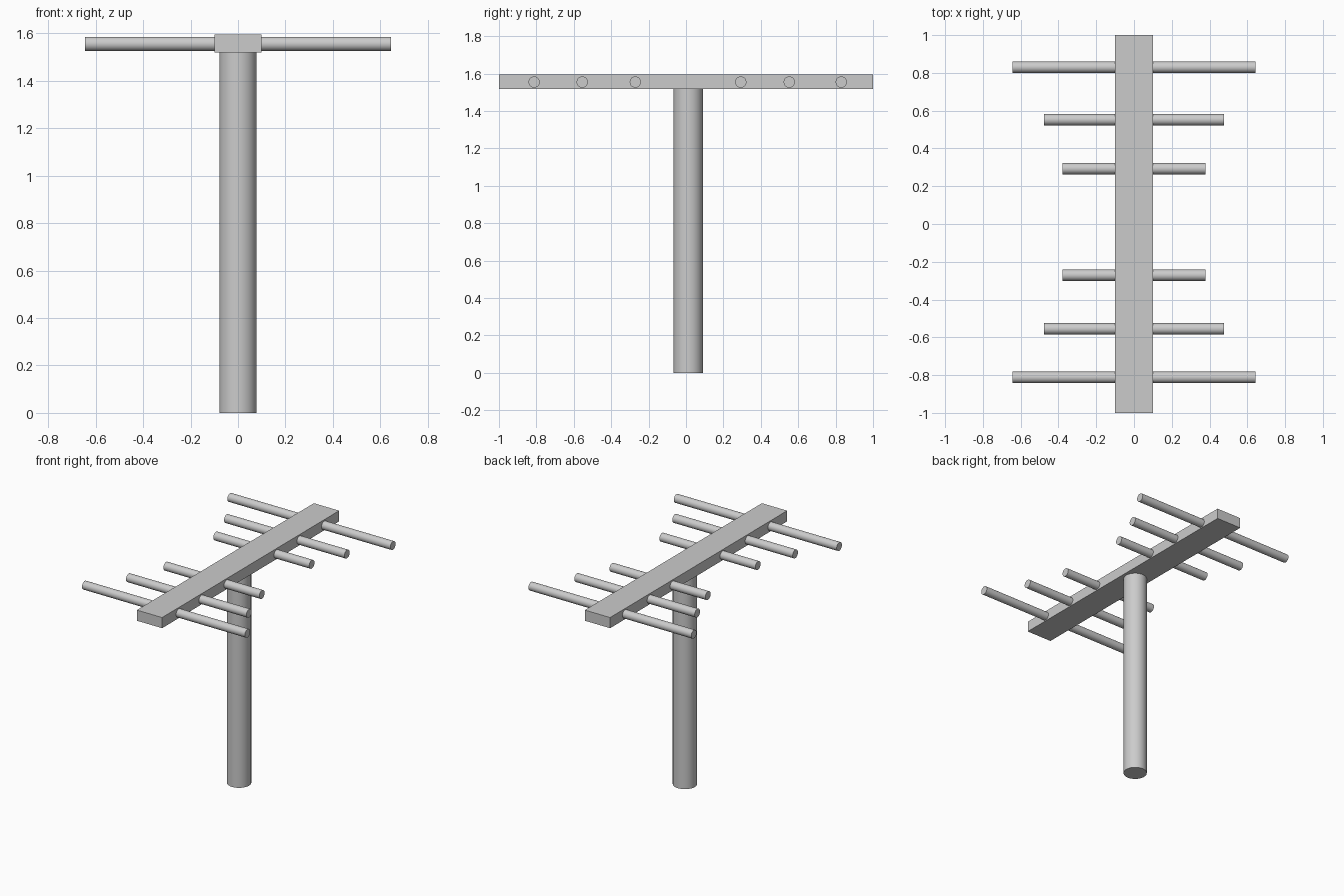
import bpy
from math import pi

if "Cube" in bpy.data.objects:
    bpy.data.objects.remove(bpy.data.objects["Cube"])


def cylinder(name, radius, length, location, rotation=(0, 0, 0)):
    bpy.ops.mesh.primitive_cylinder_add(vertices=32, radius=radius, depth=length,
                                        location=location, rotation=rotation)
    obj = bpy.context.object
    obj.name = name
    bpy.ops.object.shade_smooth_by_angle()
    return obj


# Upright mast, ending at the underside of the boom
MAST_TOP = 1.52
cylinder("mast", 0.079, MAST_TOP, (0, 0.012, MAST_TOP / 2))

# Flat boom running front to back
bpy.ops.mesh.primitive_cube_add(size=1, location=(0, 0, 1.556))
boom = bpy.context.object
boom.name = "boom"
boom.scale = (0.2, 2.0, 0.076)
bpy.ops.object.transform_apply(location=False, rotation=False, scale=True)

# Cross rods through the boom: (y position, half length)
rods = [(-0.812, 0.644), (-0.555, 0.476), (-0.271, 0.379),
        (0.293, 0.379), (0.552, 0.476), (0.83, 0.644)]
for i, (y, half) in enumerate(rods, 1):
    cylinder(f"cross_rod_{i}", 0.03, 2 * half, (0, y, 1.555), (0, pi / 2, 0))
